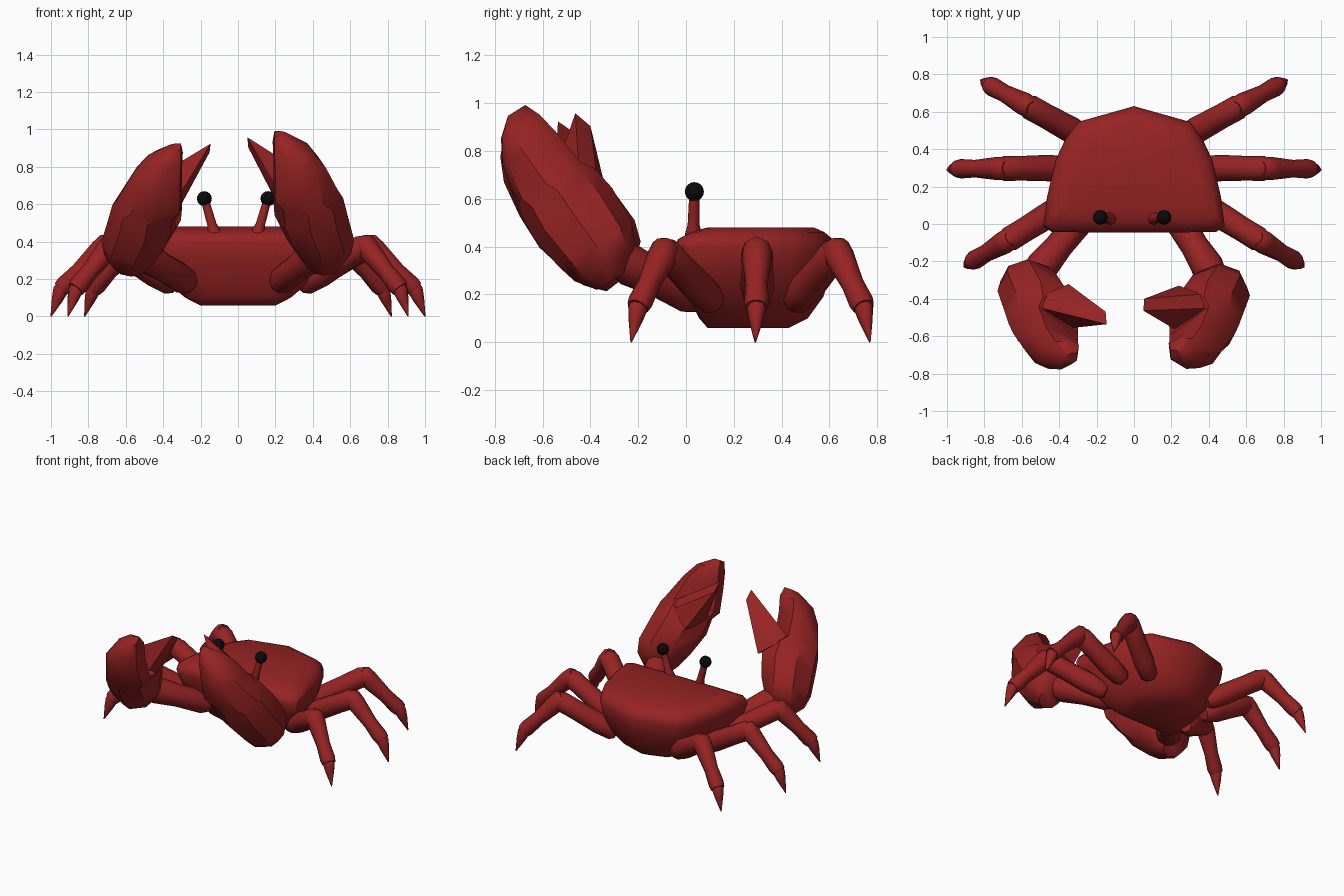
import bpy, bmesh, math
from mathutils import Vector

if "Cube" in bpy.data.objects:
    bpy.data.objects.remove(bpy.data.objects["Cube"])


def material(name, rgb):
    m = bpy.data.materials.new(name)
    m.diffuse_color = (*rgb, 1)
    m.use_nodes = True
    m.node_tree.nodes["Principled BSDF"].inputs["Base Color"].default_value = m.diffuse_color
    return m


RED = material("shell_red", (0.31, 0.017, 0.017))
BLACK = material("eye_black", (0.003, 0.003, 0.003))


def finish(name, bm, mat, angle=40):
    bmesh.ops.recalc_face_normals(bm, faces=bm.faces)
    me = bpy.data.meshes.new(name)
    bm.to_mesh(me)
    bm.free()
    me.materials.append(mat)
    ob = bpy.data.objects.new(name, me)
    bpy.context.collection.objects.link(ob)
    bpy.ops.object.select_all(action='DESELECT')
    ob.select_set(True)
    bpy.context.view_layer.objects.active = ob
    bpy.ops.object.shade_smooth_by_angle(angle=math.radians(angle))
    return ob


def loft(name, rings, mat=RED, angle=40):
    """Skin a list of closed rings and cap both ends."""
    bm = bmesh.new()
    vs = [[bm.verts.new(p) for p in r] for r in rings]
    n = len(vs[0])
    for a, b in zip(vs, vs[1:]):
        for i in range(n):
            j = (i + 1) % n
            bm.faces.new((a[i], a[j], b[j], b[i]))
    bm.faces.new(vs[0])
    bm.faces.new(vs[-1])
    return finish(name, bm, mat, angle)


def tube(name, start, end, profile, sides=10):
    """Round limb from start to end; profile holds (fraction, radius)."""
    a, b = Vector(start), Vector(end)
    q = (b - a).to_track_quat('Z', 'Y')
    rings = []
    for t, r in profile:
        c = a.lerp(b, t)
        rings.append([c + q @ Vector((r * math.cos(k * math.tau / sides),
                                      r * math.sin(k * math.tau / sides), 0))
                      for k in range(sides)])
    return loft(name, rings, angle=45)


# Body: half outline (x, y fraction front to back), mirrored and stacked
half = [(0.25, 0.0), (0.44, 0.005), (0.485, 0.05), (0.465, 0.28),
        (0.42, 0.57), (0.37, 0.73), (0.30, 0.875)]
outline = half + [(0, 1.0)] + [(-x, f) for x, f in reversed(half)]
levels = [  # z, x scale, front y, back y
    (0.06, 0.42, 0.09, 0.43), (0.10, 0.58, 0.055, 0.51),
    (0.19, 0.80, 0.01, 0.575), (0.30, 0.94, -0.025, 0.61),
    (0.39, 1.0, -0.045, 0.63), (0.43, 0.98, -0.035, 0.615),
    (0.46, 0.91, 0.02, 0.58), (0.48, 0.78, 0.09, 0.535)]
loft("body", [[(x * s, y0 + f * (y1 - y0), z) for x, f in outline]
              for z, s, y0, y1 in levels], angle=60)

# Walking legs: hip, knee, ankle, tip on each side
legs = {
    "front": [(0.34, 0.12, 0.16), (0.68, -0.09, 0.38), (0.865, -0.2, 0.15), (0.91, -0.23, 0)],
    "middle": [(0.34, 0.30, 0.17), (0.71, 0.297, 0.38), (0.945, 0.295, 0.15), (1.0, 0.29, 0)],
    "back": [(0.24, 0.45, 0.16), (0.57, 0.632, 0.38), (0.772, 0.742, 0.15), (0.82, 0.77, 0)],
}
for side, sx in (("right", 1), ("left", -1)):
    for leg, pts in legs.items():
        hip, knee, ankle, tip = [(x * sx, y, z) for x, y, z in pts]
        tube(f"{side}_{leg}_upper_leg", hip, knee,
             [(0, 0.04), (0.06, 0.06), (0.3, 0.071), (0.7, 0.066), (0.96, 0.067), (1.05, 0.05)])
        tube(f"{side}_{leg}_lower_leg", knee, ankle,
             [(-0.13, 0.04), (-0.06, 0.06), (0.1, 0.062), (0.6, 0.047), (0.92, 0.052), (1.02, 0.046)])
        tube(f"{side}_{leg}_leg_tip", ankle, tip,
             [(-0.12, 0.034), (0.06, 0.041), (0.4, 0.03), (1, 0.003)], 8)

# Eyes on stalks
for side, sx in (("right", 1), ("left", -1)):
    c = -0.01
    tube(f"{side}_eye_stalk", (c + sx * 0.112, 0.03, 0.43), (c + sx * 0.163, 0.035, 0.61),
         [(0, 0.038), (0.15, 0.034), (0.35, 0.025), (1, 0.022)], 8)
    bm = bmesh.new()
    bmesh.ops.create_uvsphere(bm, u_segments=12, v_segments=8, radius=0.04)
    bmesh.ops.translate(bm, vec=(c + sx * 0.17, 0.035, 0.63), verts=bm.verts)
    finish(f"{side}_eye", bm, BLACK)

# Palm: along-axis distance, x centre, x radius, depth centre, depth radius
palm_rings = [
    (-0.03, 0.46, 0.08, -0.035, 0.07), (0.05, 0.46, 0.145, -0.015, 0.15),
    (0.14, 0.44, 0.18, -0.01, 0.18), (0.30, 0.39, 0.195, -0.02, 0.195),
    (0.41, 0.375, 0.187, -0.025, 0.18)]
# Large finger: along-axis distance, then section corners (x, depth)
finger_rings = [
    (0.46, [(0.54, -0.05), (0.50, 0.07), (0.40, 0.12), (0.30, 0.03),
            (0.19, -0.06), (0.20, -0.15), (0.33, -0.20), (0.46, -0.17)]),
    (0.62, [(0.47, -0.06), (0.43, 0.05), (0.36, 0.10), (0.28, 0.06),
            (0.19, 0.00), (0.20, -0.10), (0.31, -0.165), (0.42, -0.14)]),
    (0.72, [(0.39, -0.06), (0.37, 0.03), (0.31, 0.08), (0.24, 0.08),
            (0.185, 0.05), (0.195, -0.05), (0.28, -0.11), (0.35, -0.105)]),
    (0.785, [(0.27, -0.02), (0.265, 0.01), (0.25, 0.04), (0.22, 0.05),
             (0.195, 0.05), (0.195, 0.0), (0.23, -0.03), (0.26, -0.035)])]
# Small finger corners: x, along-axis, depth
finger_pts = [(0.24, 0.28, 0.14), (0.22, 0.36, -0.04), (0.22, 0.45, -0.03), (0.38, 0.46, 0.11),
              (0.36, 0.39, 0.155), (0.20, 0.36, 0.15), (0.26, 0.48, 0.165),
              (0.05, 0.645, 0.21), (0.055, 0.565, 0.235), (0.07, 0.56, 0.2)]

for side, sx, dx, y0, tilt, grow, dip in (("right", 1, 0, -0.3, 0.558, 1, 0),
                                          ("left", -1, 0.11, -0.267, 0.66, 0.96, 0.04)):
    def place(x, s, v):
        s *= grow
        return (sx * (x + dx), y0 - s * math.sin(tilt) + v * math.cos(tilt),
                0.3 + s * math.cos(tilt) + v * math.sin(tilt))

    rings = []
    for s, xc, xr, vc, vr in palm_rings:
        ring = []
        for k in range(8):
            a = k * math.tau / 8
            ring.append(place(xc + xr * math.cos(a), s, vc + vr * math.sin(a)))
        rings.append(ring)
    for s, section in finger_rings:
        rings.append([place(x, s, v) for x, v in section])
    loft(f"{side}_claw", rings, angle=42)

    bm = bmesh.new()
    for x, s, v in finger_pts:
        tip = s > 0.55
        bm.verts.new(place(x - dip / 3 * tip, s + dip * tip, v - dip * tip))
    res = bmesh.ops.convex_hull(bm, input=bm.verts)
    inside = [g for g in res["geom_interior"] if isinstance(g, bmesh.types.BMVert)]
    bmesh.ops.delete(bm, geom=inside, context='VERTS')
    finish(f"{side}_claw_finger", bm, RED, 25)

    # Arm joining claw and body
    tube(f"{side}_claw_arm", (sx * (0.22 + dx * 0.4), 0.05, 0.18),
         (sx * (0.425 + dx), -0.28, 0.345),
         [(0, 0.06), (0.1, 0.078), (0.5, 0.075), (0.85, 0.088), (1.05, 0.07)])
